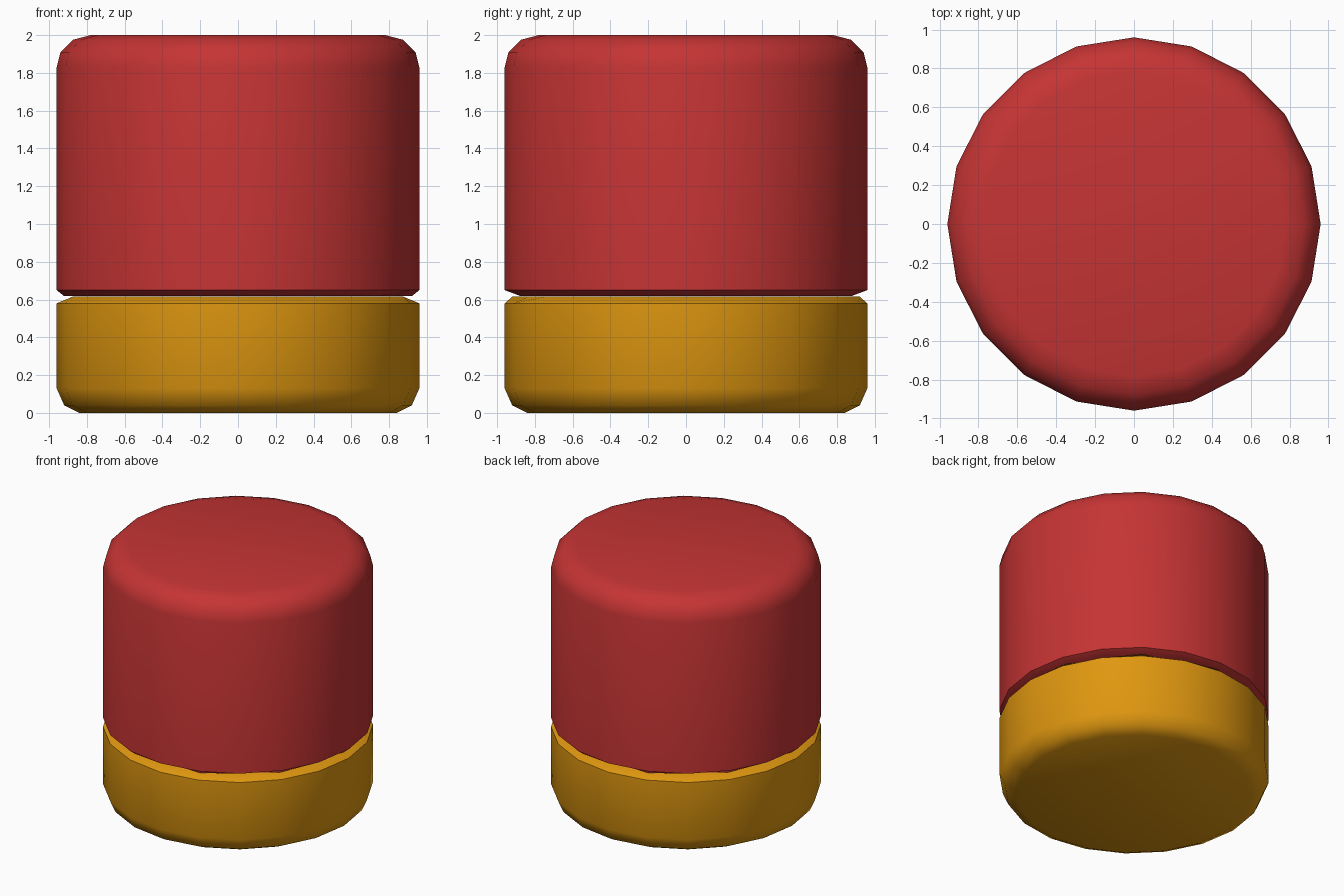
import bpy, bmesh, math

if "Cube" in bpy.data.objects:
    bpy.data.objects.remove(bpy.data.objects["Cube"])

SIDES = 20


def material(name, rgb):
    m = bpy.data.materials.new(name)
    m.diffuse_color = (*rgb, 1)
    m.use_nodes = True
    m.node_tree.nodes["Principled BSDF"].inputs["Base Color"].default_value = m.diffuse_color
    return m


def lathe(name, profile, mat):
    """Closed round body. Profile rows: radius, height, and which alternate
    vertices (0 even, 1 odd, None for a full ring) carry a ten-sided lip."""
    bm = bmesh.new()
    rings = []
    for r, z, lip in profile:
        ring = []
        for i in range(SIDES):
            a = math.tau * i / SIDES
            # the skipped vertices lie on the chords between lip corners
            k = r if lip is None or i % 2 == lip else r * math.cos(math.tau / SIDES)
            ring.append(bm.verts.new((k * math.cos(a), k * math.sin(a), z)))
        rings.append(ring)
    for lo, hi in zip(rings, rings[1:]):
        for i in range(SIDES):
            j = (i + 1) % SIDES
            bm.faces.new((lo[i], lo[j], hi[j], hi[i]))
    bm.faces.new(rings[0][::-1])
    bm.faces.new(rings[-1])
    bmesh.ops.recalc_face_normals(bm, faces=bm.faces)
    mesh = bpy.data.meshes.new(name)
    bm.to_mesh(mesh)
    bm.free()
    mesh.materials.append(mat)
    ob = bpy.data.objects.new(name, mesh)
    bpy.context.collection.objects.link(ob)
    bpy.ops.object.select_all(action='DESELECT')
    ob.select_set(True)
    bpy.context.view_layer.objects.active = ob
    bpy.ops.object.shade_smooth_by_angle(angle=math.radians(50))
    return ob


red = material("red", (0.56, 0.034, 0.034))
gold = material("golden_yellow", (0.74, 0.31, 0.005))

# Lower golden band with rounded foot
lathe("lower_band", [(0.84, 0, None), (0.92, 0.04, None), (0.96, 0.13, None),
                     (0.96, 0.58, None), (0.92, 0.615, 1)], gold)

# Tall red upper body with rounded shoulder
lathe("upper_body", [(0.92, 0.618, 0), (0.96, 0.65, None), (0.96, 1.83, None),
                     (0.94, 1.91, None), (0.875, 1.975, None), (0.78, 2.0, None)], red)
